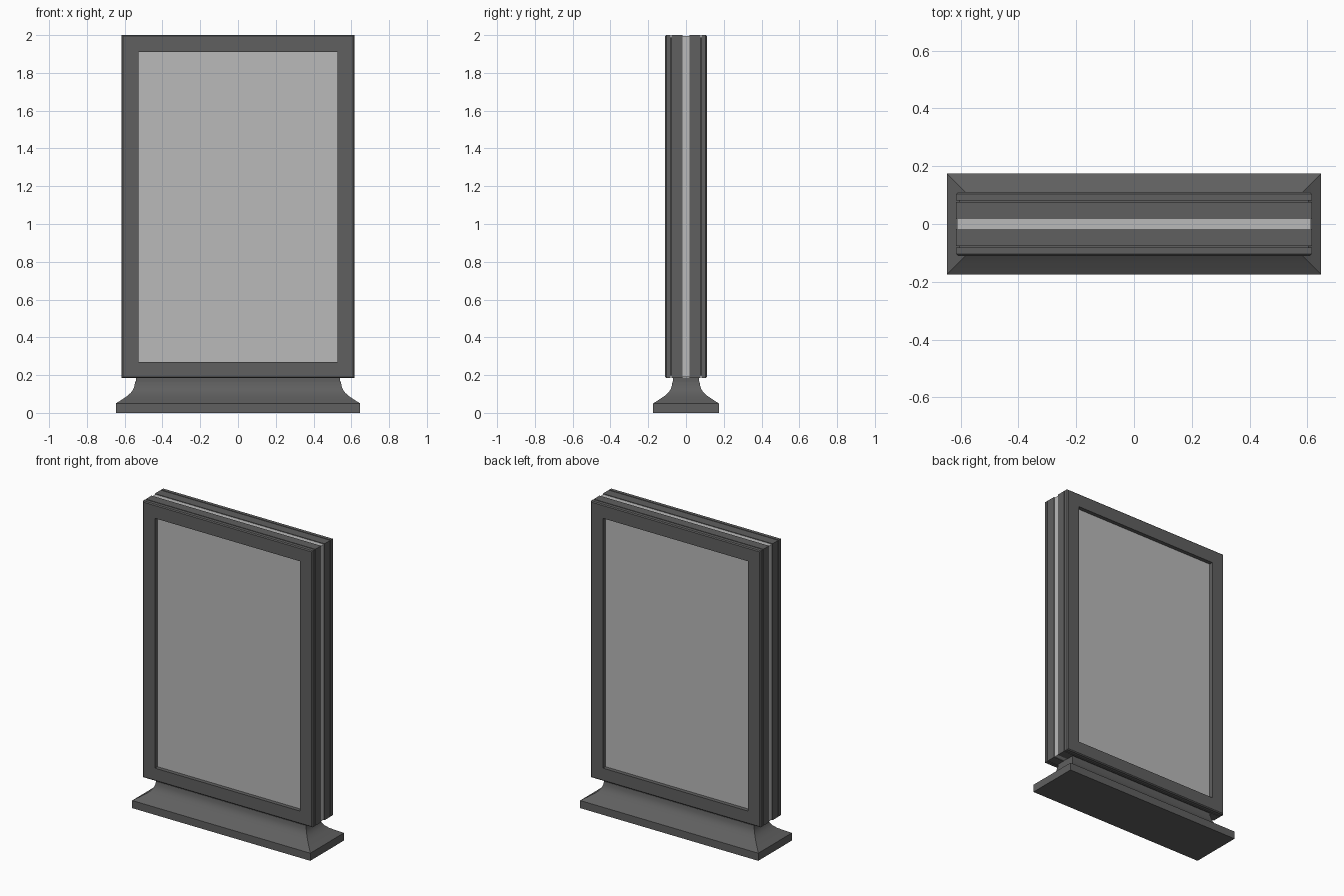
import bpy, bmesh, math

if "Cube" in bpy.data.objects:
    bpy.data.objects.remove(bpy.data.objects["Cube"])


def material(name, v):
    m = bpy.data.materials.new(name)
    m.diffuse_color = (v, v, v, 1)
    m.use_nodes = True
    m.node_tree.nodes["Principled BSDF"].inputs["Base Color"].default_value = m.diffuse_color
    return m


DARK = material("dark grey metal", 0.115)
LIGHT = material("light grey panel", 0.49)


def make_object(name, bm, mat):
    bmesh.ops.recalc_face_normals(bm, faces=bm.faces)
    me = bpy.data.meshes.new(name)
    bm.to_mesh(me)
    bm.free()
    me.materials.append(mat)
    ob = bpy.data.objects.new(name, me)
    bpy.context.collection.objects.link(ob)
    return ob


def loft(name, rings, mat, axis="z", closed=False):
    """Skin rectangles (u0, u1, v0, v1, height); along z (u=x, v=y) or y (u=x, v=z)."""
    bm = bmesh.new()
    loops = []
    for u0, u1, v0, v1, h in rings:
        pts = [(u0, v0), (u1, v0), (u1, v1), (u0, v1)]
        loops.append([bm.verts.new((u, v, h) if axis == "z" else (u, h, v)) for u, v in pts])
    pairs = list(zip(loops, loops[1:]))
    if closed:
        pairs.append((loops[-1], loops[0]))
    else:
        bm.faces.new(loops[0])
        bm.faces.new(loops[-1])
    for a, b in pairs:
        for i in range(4):
            j = (i + 1) % 4
            bm.faces.new((a[i], a[j], b[j], b[i]))
    return make_object(name, bm, mat)


W, Z0, Z1 = 0.616, 0.185, 2.0          # cabinet half width, bottom, top
OW, OZ0, OZ1 = 0.526, 0.27, 1.91       # window opening


def slab(name, inset, y0, y1, mat):
    r = (-W + inset, W - inset, Z0 + inset, Z1 - inset)
    return loft(name, [r + (y0,), r + (y1,)], mat, "y")


# Light strip running round the middle of the cabinet
slab("centre_strip", 0.004, -0.0175, 0.0175, LIGHT)

for s, side in ((-1, "front"), (1, "back")):
    # Half of the cabinet, and the recessed core that shows as a thin groove
    slab(side + "_cabinet", 0, s * 0.0175, s * 0.077, DARK)
    slab(side + "_groove", 0.012, s * 0.077, s * 0.082, DARK)

    # Door frame with a chamfered outer edge
    c = 0.006
    outer = (-W, W, Z0, Z1)
    chamfer = (-W + c, W - c, Z0 + c, Z1 - c)
    opening = (-OW, OW, OZ0, OZ1)
    loft(side + "_door_frame",
         [outer + (s * 0.082,), outer + (s * (0.11 - c),), chamfer + (s * 0.11,),
          opening + (s * 0.11,), opening + (s * 0.082,)], DARK, "y", closed=True)

    # Display panel set back in the frame
    loft(side + "_display_panel", [opening + (s * 0.080,), opening + (s * 0.084,)], LIGHT, "y")

# Flared foot: slab, concave sweep, straight neck
steps = [(0, 0), (0, 0.05), (0.03, 0.069), (0.06, 0.089), (0.08, 0.107),
         (0.092, 0.124), (0.099, 0.143), (0.102, 0.165)]
base = loft("flared_base",
            [(-0.647 + d, 0.647 - d, -0.174 + d, 0.174 - d, z) for d, z in steps], DARK)
loft("neck", [(-0.541, 0.541, -0.068, 0.068, z) for z in (0.165, 0.187)], DARK)

bpy.context.view_layer.objects.active = base
base.select_set(True)
bpy.ops.object.shade_smooth_by_angle(angle=math.radians(25))
